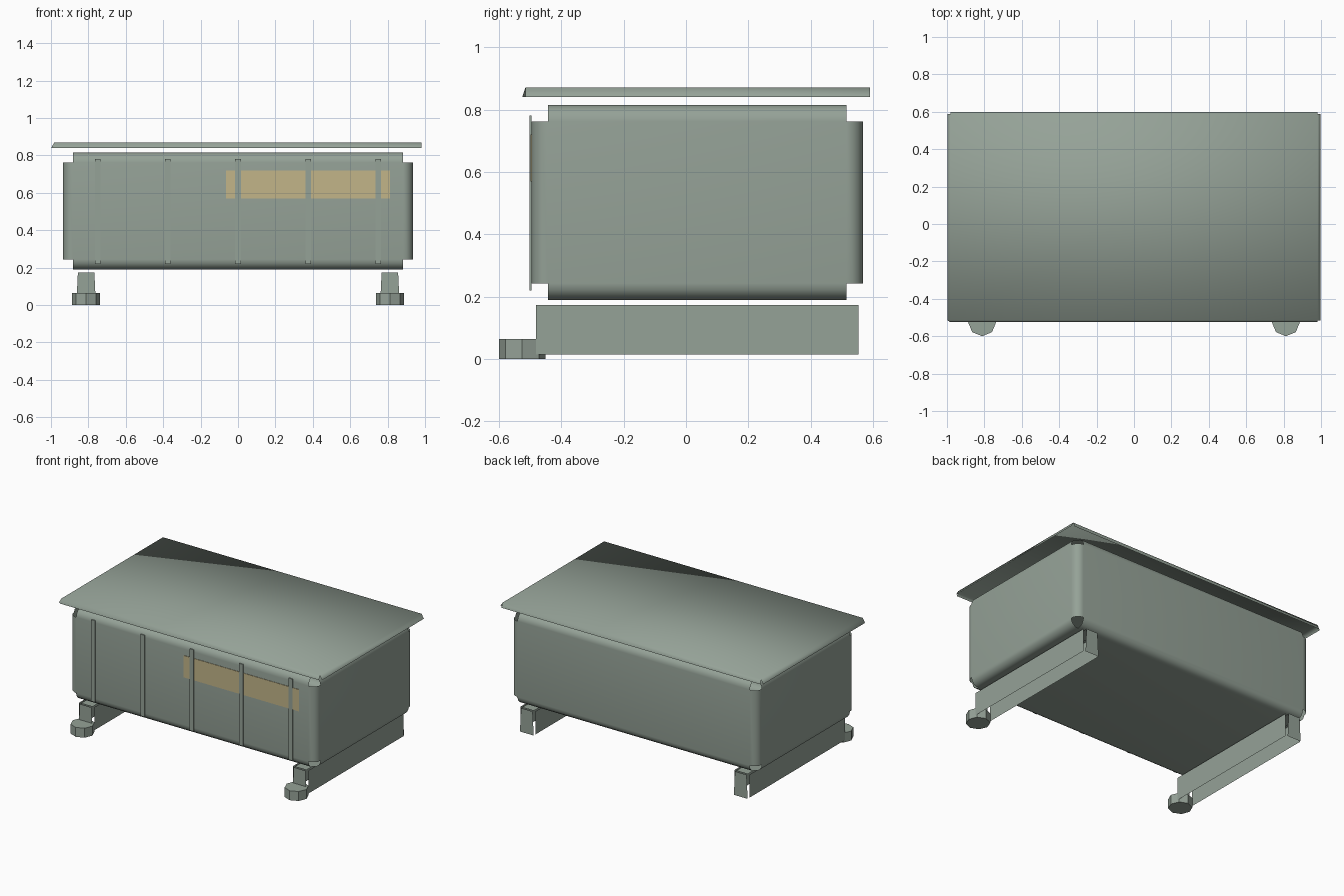
import bpy, bmesh, math
from mathutils import Vector

cube = bpy.data.objects.get("Cube")
if cube:
    bpy.data.objects.remove(cube, do_unlink=True)


def material(name, rgb):
    m = bpy.data.materials.new(name)
    m.use_nodes = True
    m.diffuse_color = (*rgb, 1)
    m.node_tree.nodes["Principled BSDF"].inputs["Base Color"].default_value = (*rgb, 1)
    return m


GREEN = material("grey green metal", (0.30, 0.36, 0.31))
TAN = material("tan label", (0.54, 0.46, 0.25))


def finish(bm, name, mat, smooth=False):
    mesh = bpy.data.meshes.new(name)
    bm.to_mesh(mesh)
    bm.free()
    mesh.materials.append(mat)
    mesh.polygons.foreach_set("use_smooth", [smooth] * len(mesh.polygons))
    obj = bpy.data.objects.new(name, mesh)
    bpy.context.collection.objects.link(obj)
    return obj


def box(lo, hi):
    bm = bmesh.new()
    bmesh.ops.create_cube(bm, size=1)
    for v in bm.verts:
        v.co = [(a + b) / 2 + c * (b - a) for a, b, c in zip(lo, hi, v.co)]
    return bm


def face(bm, *points):
    return bm.faces.new([bm.verts.new(p) for p in points])


# Container: box with rounded edges and open corners
lo, hi = Vector((-0.935, -0.495, 0.19)), Vector((0.935, 0.567, 0.815))
radius = 0.053
bm = box(lo, hi)
bmesh.ops.bevel(bm, geom=bm.edges[:], offset=radius, offset_type='OFFSET',
                segments=4, profile=0.5, affect='EDGES')


def in_corner(f):
    c = f.calc_center_median()
    return all(min(c[i] - lo[i], hi[i] - c[i]) < radius - 0.001 for i in range(3))


bmesh.ops.delete(bm, geom=[f for f in bm.faces if in_corner(f)], context='FACES')
finish(bm, "container_body", GREEN, True)

# Lid: top sheet with a flared skirt, joined at one corner only
bm = bmesh.new()
signs = [(-1, -1), (1, -1), (1, 1), (-1, 1)]
mid_y, half_x, half_y = 0.037, 0.982, 0.552
top = [bm.verts.new((sx * half_x, mid_y + sy * half_y, 0.87)) for sx, sy in signs]
bm.faces.new(top)
skirt = []
for i in range(4):
    a, b = top[i], top[(i + 1) % 4]
    out = Vector((0, -0.01, -0.03)) if i == 0 else Vector((0.016, 0, -0.03))
    if i == 2:
        out = Vector((0, 0.01, -0.03))
    if i == 3:
        out = Vector((-0.016, 0, -0.03))
    la, lb = bm.verts.new(a.co + out), bm.verts.new(b.co + out)
    bm.faces.new((a, la, lb, b))
    skirt.append((la, lb))
bm.faces.new((top[0], skirt[3][1], skirt[0][0]))
finish(bm, "lid", GREEN, True)

# Front ribs and label plate
for i in range(5):
    x = (i - 2) * 0.375
    finish(box((x - 0.015, -0.502, 0.22), (x + 0.015, -0.496, 0.78)),
           "front_rib_%d" % (i + 1), GREEN)
finish(box((-0.065, -0.499, 0.57), (0.812, -0.496, 0.72)), "front_label", TAN)

for side, sx in (("left", 1), ("right", -1)):
    cx = sx * 0.812
    # Runner: open channel of sheets with slits at the upright corners
    bm = bmesh.new()
    for x in (cx - 0.058, cx + 0.058):
        face(bm, (x, -0.48, 0.015), (x, 0.553, 0.015), (x, 0.553, 0.173), (x, -0.48, 0.173))
    for y in (-0.493, 0.566):
        face(bm, (cx - 0.052, y, 0.01), (cx + 0.052, y, 0.01),
             (cx + 0.044, y, 0.173), (cx - 0.044, y, 0.173))
    face(bm, (cx - 0.044, -0.48, 0.173), (cx + 0.044, -0.48, 0.173),
         (cx + 0.044, 0.553, 0.173), (cx - 0.044, 0.553, 0.173))
    finish(bm, side + "_runner", GREEN)

    # Eight-sided front foot
    bm = bmesh.new()
    bmesh.ops.create_cone(bm, cap_ends=True, segments=8, radius1=0.075,
                          radius2=0.075, depth=0.065)
    for v in bm.verts:
        v.co += Vector((cx, -0.525, 0.0325))
    finish(bm, side + "_front_foot", GREEN)
